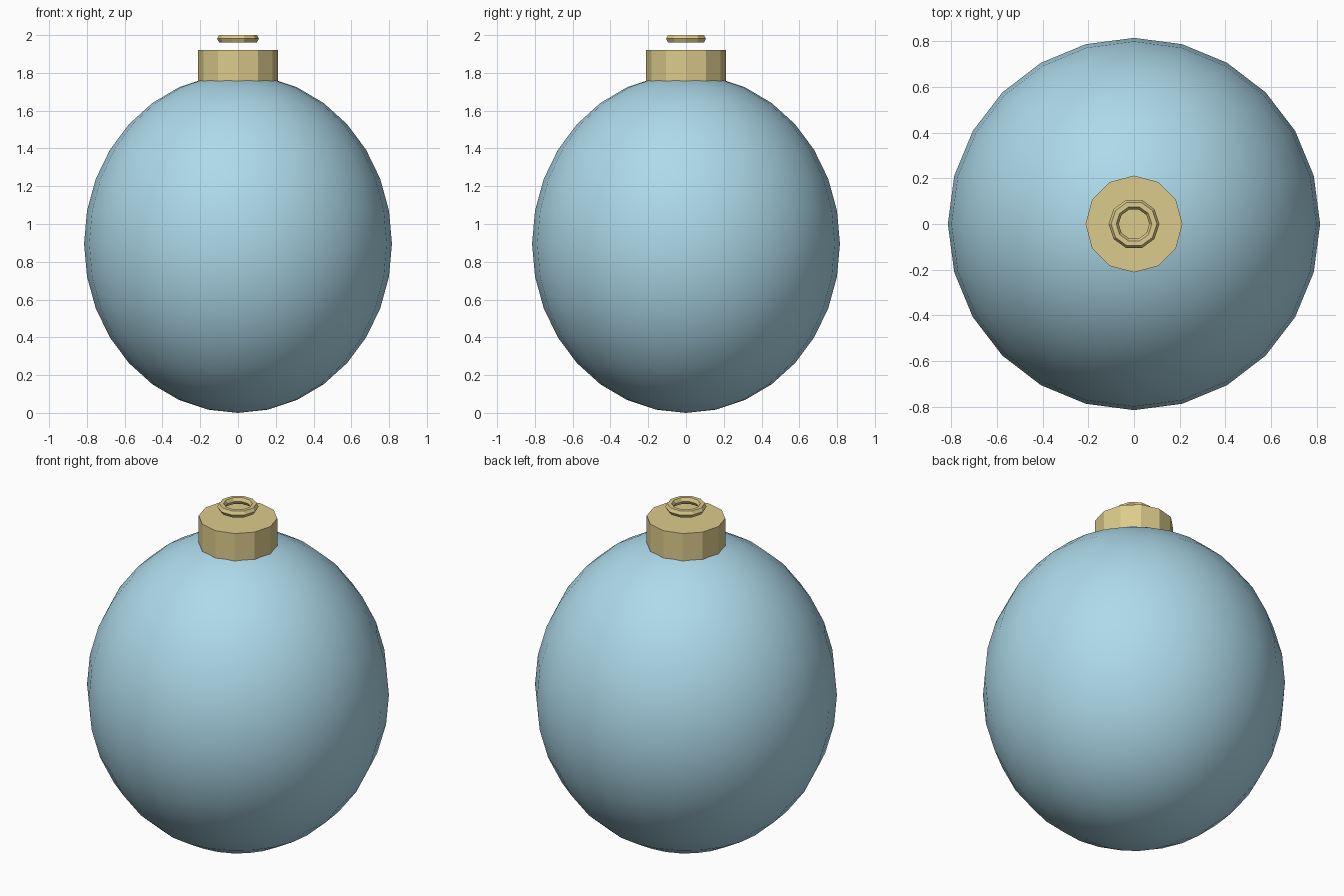
import bpy
from math import pi

if "Cube" in bpy.data.objects:
    bpy.data.objects.remove(bpy.data.objects["Cube"])


def material(name, rgb):
    m = bpy.data.materials.new(name)
    m.diffuse_color = (*rgb, 1)
    m.use_nodes = True
    m.node_tree.nodes["Principled BSDF"].inputs["Base Color"].default_value = m.diffuse_color
    return m


def finish(name, mat, smooth=False):
    ob = bpy.context.object
    ob.name = name
    ob.data.materials.append(mat)
    if smooth:
        bpy.ops.object.shade_smooth()
    else:
        bpy.ops.object.shade_flat()
    return ob


blue = material("glass_blue", (0.42, 0.70, 0.82))
gold = material("gold", (0.72, 0.60, 0.26))

# Glass bauble: slightly tall sphere
bpy.ops.mesh.primitive_uv_sphere_add(segments=24, ring_count=16, radius=1, location=(0, 0, 0.896))
bauble = bpy.context.object
bauble.scale = (0.815, 0.815, 0.896)
bpy.ops.object.transform_apply(location=False, rotation=False, scale=True)
finish("bauble", blue, smooth=True)

# Metal cap: twelve-sided drum
bpy.ops.mesh.primitive_cylinder_add(vertices=12, radius=0.212, depth=0.17, location=(0, 0, 1.835))
finish("cap", gold)

# Hanging ring, lying flat just above the cap
bpy.ops.mesh.primitive_torus_add(major_segments=10, minor_segments=6,
                                 major_radius=0.089, minor_radius=0.022,
                                 location=(0, 0, 1.981))
finish("hanging_ring", gold)
